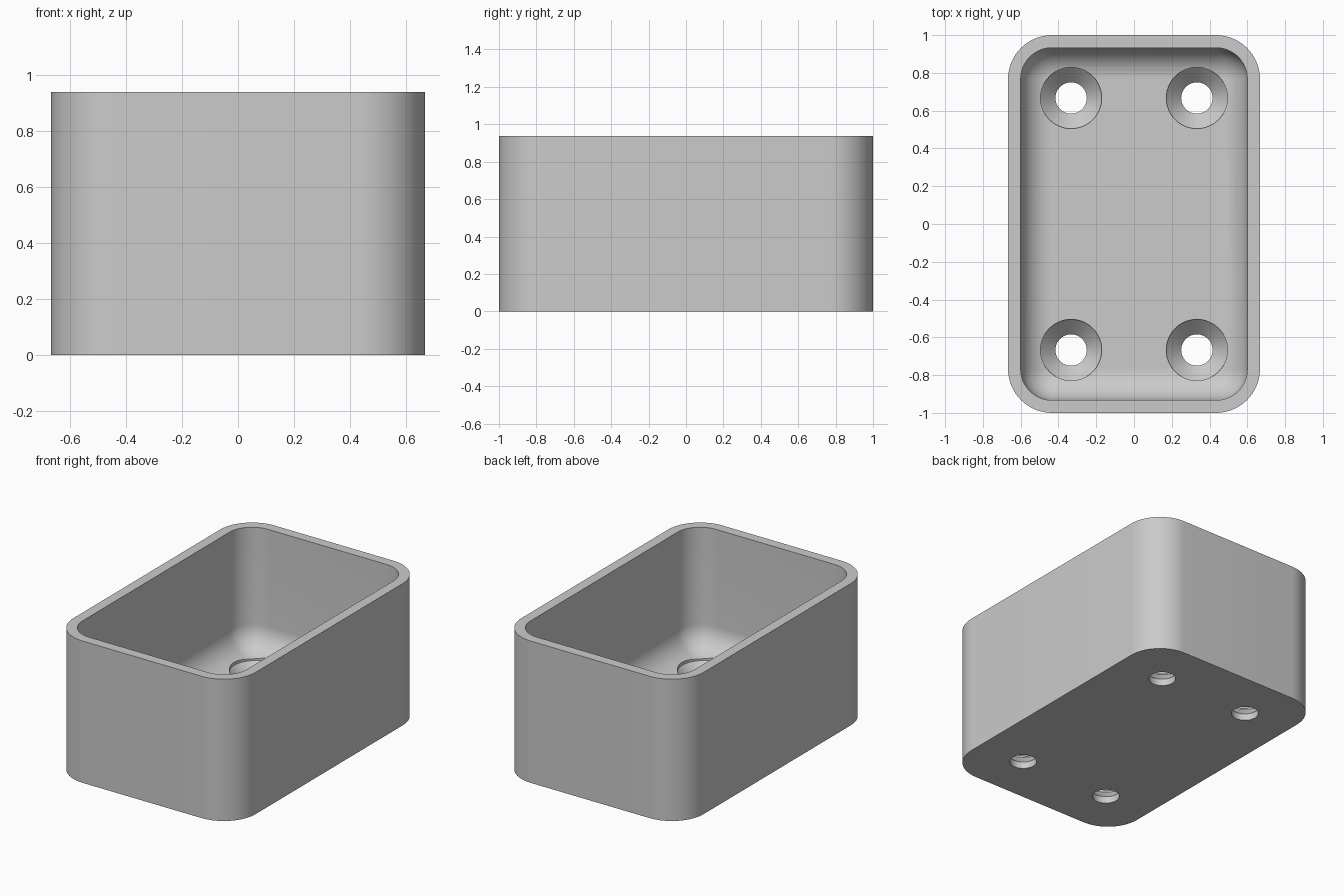
import bpy, bmesh
from math import sin, cos, pi

cube = bpy.data.objects.get("Cube")
if cube:
    bpy.data.objects.remove(cube, do_unlink=True)

HX, HY, HEIGHT = 0.667, 1.0, 0.937
WALL, FLOOR = 0.067, 0.133
CORNER, FILLET = 0.233, 0.166
CORNER_STEPS, FILLET_STEPS = 16, 12

grey = bpy.data.materials.new("plain grey")
grey.use_nodes = True
colour = (0.6, 0.6, 0.6, 1)
grey.diffuse_color = colour
grey.node_tree.nodes["Principled BSDF"].inputs["Base Color"].default_value = colour


def rounded_ring(bm, inset, z):
    """Rounded rectangle, moved inwards by inset."""
    cx, cy, r = HX - CORNER, HY - CORNER, CORNER - inset
    ring = []
    for q, (sx, sy) in enumerate([(1, 1), (-1, 1), (-1, -1), (1, -1)]):
        for i in range(CORNER_STEPS + 1):
            a = (q + i / CORNER_STEPS) * pi / 2
            ring.append(bm.verts.new((sx * cx + r * cos(a), sy * cy + r * sin(a), z)))
    return ring


def circle_ring(bm, x, y, r, z, n=48):
    return [bm.verts.new((x + r * cos(2 * pi * i / n), y + r * sin(2 * pi * i / n), z))
            for i in range(n)]


def loft(bm, rings):
    """Skin a stack of rings and cap both ends."""
    for a, b in zip(rings, rings[1:]):
        for i in range(len(a)):
            j = (i + 1) % len(a)
            bm.faces.new((a[i], a[j], b[j], b[i]))
    bm.faces.new(rings[0][::-1])
    bm.faces.new(rings[-1])


def finish(bm, name):
    bmesh.ops.remove_doubles(bm, verts=bm.verts, dist=1e-5)
    bmesh.ops.recalc_face_normals(bm, faces=bm.faces)
    mesh = bpy.data.meshes.new(name)
    bm.to_mesh(mesh)
    bm.free()
    mesh.materials.append(grey)
    obj = bpy.data.objects.new(name, mesh)
    bpy.context.collection.objects.link(obj)
    return obj


# Open box: outer wall, rim, inner wall and rounded transition to the floor
bm = bmesh.new()
sections = [(0, 0), (0, HEIGHT), (WALL, HEIGHT)]
for i in range(FILLET_STEPS + 1):
    t = i / FILLET_STEPS * pi / 2
    sections.append((WALL + FILLET * (1 - cos(t)), FLOOR + FILLET * (1 - sin(t))))
loft(bm, [rounded_ring(bm, inset, z) for inset, z in sections])
box = finish(bm, "open_box")

# Countersunk screw holes in the floor
bm = bmesh.new()
hole_profile = [(0.083, -0.1), (0.083, 0.045), (0.162, 0.124), (0.162, 0.4)]
for x in (-0.333, 0.333):
    for y in (-0.667, 0.667):
        loft(bm, [circle_ring(bm, x, y, r, z) for r, z in hole_profile])
cutter = finish(bm, "screw_hole_cutter")
cutter.hide_render = True

cut = box.modifiers.new("screw holes", "BOOLEAN")
cut.operation = "DIFFERENCE"
cut.solver = "EXACT"
cut.object = cutter
bpy.context.view_layer.objects.active = box
box.select_set(True)
bpy.ops.object.modifier_apply(modifier=cut.name)
bpy.data.objects.remove(cutter, do_unlink=True)
bpy.ops.object.shade_smooth_by_angle(angle=pi / 6)
